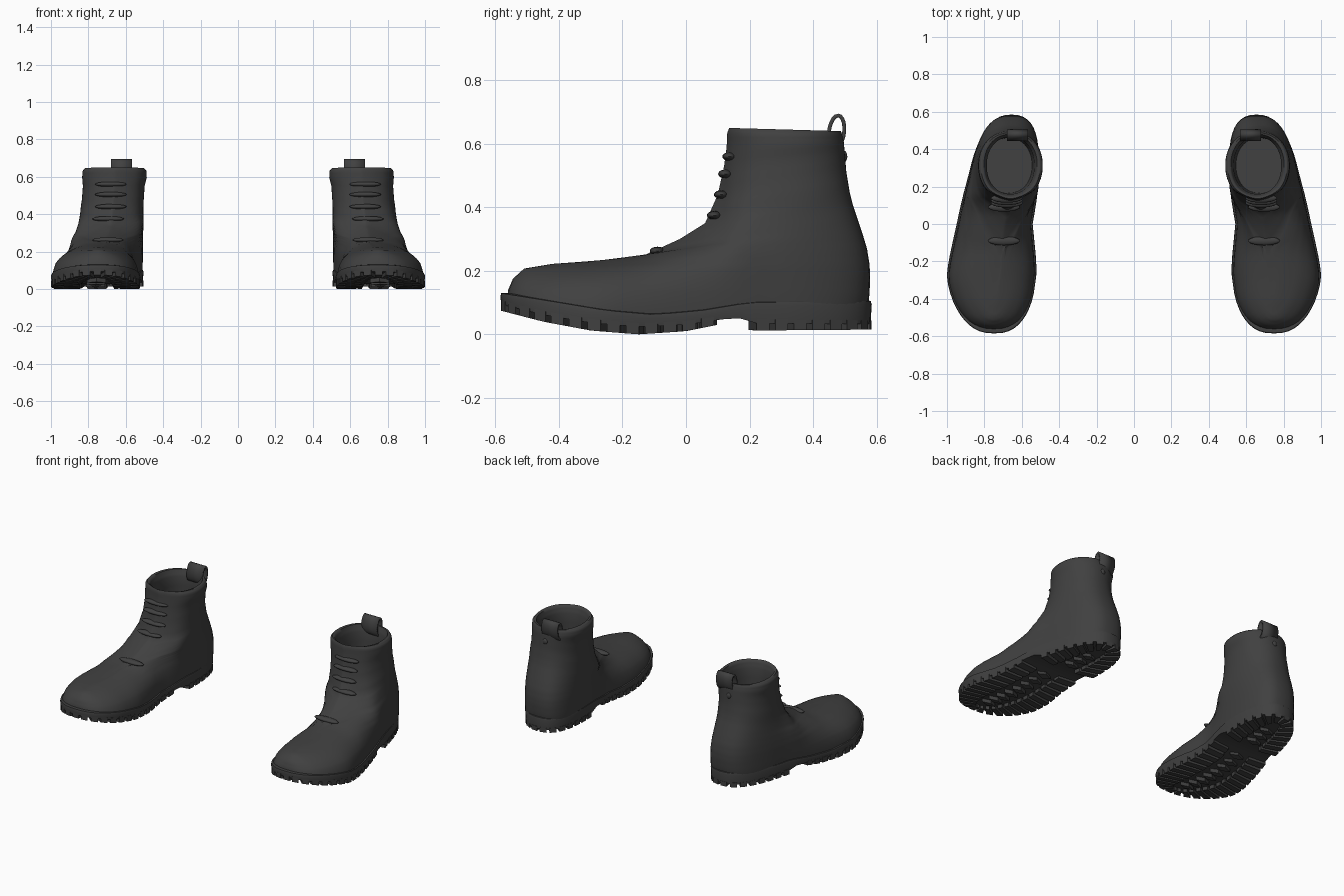
import bpy, bmesh, math
from mathutils import Vector

if "Cube" in bpy.data.objects:
    bpy.data.objects.remove(bpy.data.objects["Cube"], do_unlink=True)

leather = bpy.data.materials.new("charcoal_leather")
leather.use_nodes = True
COL = (0.052, 0.052, 0.052, 1)
leather.diffuse_color = COL
leather.node_tree.nodes["Principled BSDF"].inputs["Base Color"].default_value = COL


def interp(table, k):
    """Linear lookup: rows are (key, value)."""
    if k <= table[0][0]:
        return table[0][1]
    for (a, va), (b, vb) in zip(table, table[1:]):
        if k <= b:
            return va + (vb - va) * (k - a) / (b - a)
    return table[-1][1]


def lerp(a, b, t):
    return a + (b - a) * t


# Shared plan and side profiles of one boot, all keyed by y
CENTRE = [(-.58, .748), (-.3, .763), (0, .745), (.25, .697), (.42, .675), (.58, .655)]
WIDTH = [(-.58, .26), (-.4, .262), (-.27, .255), (-.1, .22), (0, .203), (.25, .2), (.42, .205), (.58, .21)]
RIDGE = [(-.57, .15), (-.56, .165), (-.545, .185), (-.51, .212), (-.42, .224), (-.28, .234),
         (-.13, .252), (-.02, .302), (.06, .355), (.1, .445), (.12, .535), (.13, .66), (.16, 1.2), (.2, 3)]
SOLE_TOP = [(-.585, .13), (-.4, .1), (-.25, .075), (-.1, .062), (.05, .075), (.2, .1), (.585, .105)]
SOLE_CORE = [(-.585, .095), (-.45, .062), (-.3, .036), (-.15, .024), (0, .03), (.1, .045),
             (.16, .055), (.2, .035), (.585, .032)]
TREAD = [(-.585, .075), (-.45, .04), (-.3, .012), (-.15, 0), (0, .01), (.1, .03), (.18, .03), (.2, .012), (.585, .015)]
M = 32


def outline(yf, yb, width, height, n):
    """Closed ring: one side back to front, then the other side forward to back."""
    side = []
    for j in range(M + 1):
        u = math.cos(math.pi * j / M)
        y = lerp(yf, yb, (u + 1) / 2)
        cx, w = width(y)
        w *= max(0, 1 - abs(u) ** n) ** (1 / n)
        z, squeeze = height(y)
        side.append((cx, w * squeeze, y, z))
    ring = [(c + w, y, z) for c, w, y, z in side]
    return ring + [(c - w, y, z) for c, w, y, z in side[-2:0:-1]]


def finish(name, bm, angle=40):
    bmesh.ops.remove_doubles(bm, verts=bm.verts, dist=1e-5)
    bmesh.ops.recalc_face_normals(bm, faces=bm.faces)
    me = bpy.data.meshes.new(name)
    bm.to_mesh(me)
    bm.free()
    me.materials.append(leather)
    ob = bpy.data.objects.new(name, me)
    bpy.context.collection.objects.link(ob)
    bpy.ops.object.select_all(action='DESELECT')
    ob.select_set(True)
    bpy.context.view_layer.objects.active = ob
    bpy.ops.object.shade_smooth_by_angle(angle=math.radians(angle))
    ob.modifiers.new("pair", 'MIRROR')
    return ob


def loft(rings):
    """Skin the rings and close both ends with strips across."""
    bm = bmesh.new()
    vs = [[bm.verts.new(p) for p in r] for r in rings]
    n = 2 * M
    for a, b in zip(vs, vs[1:]):
        for j in range(n):
            k = (j + 1) % n
            bm.faces.new((a[j], a[k], b[k], b[j]))
    for r in (vs[0], vs[-1]):
        for j in range(M):
            quad = [r[j], r[j + 1], r[-j - 1], r[-j % n]]
            bm.faces.new(list(dict.fromkeys(quad)))
    return bm


# Upper: slices tilting from sole to collar, then down inside the opening
# front y, front z, back y, back z, shaft blend, inset
SLICES = [(-.565, .09, .57, .07, 0, 0), (-.56, .14, .578, .13, 0, 0),
          (-.545, .175, .58, .18, .02, 0), (-.51, .207, .578, .22, .05, 0),
          (-.42, .222, .57, .27, .15, 0), (-.28, .232, .555, .32, .3, 0),
          (-.13, .25, .54, .365, .5, 0), (-.02, .3, .525, .41, .7, 0),
          (.06, .35, .515, .45, .85, 0), (.1, .44, .505, .51, 1, 0),
          (.12, .53, .5, .57, 1, 0), (.128, .59, .497, .605, 1, -.008),
          (.13, .635, .492, .628, 1, -.006), (.136, .65, .488, .64, 1, .006),
          (.145, .645, .48, .64, 1, .022), (.16, .6, .465, .6, 1, .038), (.165, .42, .46, .42, 1, .04)]


def upper_ring(i):
    a = min(int(i), len(SLICES) - 2)
    yf, zf, yb, zb, b, d = (lerp(p, q, i - a) for p, q in zip(SLICES[a], SLICES[a + 1]))
    sunk = max(0, 1 - i)

    def width(y):
        lean = lerp(.672, .66, min(1, max(0, (zf - .4) / .2)))
        return lerp(interp(CENTRE, y), lean, b), lerp(interp(WIDTH, y) * .95, .166, b) - d

    def height(y):
        z = lerp(zf, zb, (y - yf) / (yb - yf))
        z = lerp(z, interp(SOLE_TOP, y) - .01, sunk)
        h = interp(RIDGE, y)
        z = min(z, h)
        r = max(0, (z - .06) / (h - .06))
        return z, max(0, 1 - r ** 2.5) ** .5

    return outline(yf, yb, width, height, lerp(2.8, 2.15, b))


STEPS = 3
finish("boot_uppers", loft([upper_ring(i / STEPS) for i in range((len(SLICES) - 1) * STEPS + 1)]), 60)


# Sole: core slab with a rounded welt edge
def sole_ring(table, inset, lift=0):
    return outline(-.585 + inset, .585 - inset,
                   lambda y: (interp(CENTRE, y), interp(WIDTH, y) - inset),
                   lambda y: (interp(table, y) + lift, 1), 2.5)


finish("soles", loft([sole_ring(SOLE_CORE, .004), sole_ring(SOLE_TOP, 0, -.012),
                      sole_ring(SOLE_TOP, .003), sole_ring(SOLE_TOP, .02, .004)]), 35)

# Tread: lugs spaced evenly round the edge, pointing inward, plus a middle row
edge = [Vector(p) for p in sole_ring(TREAD, .001)]
edge.append(edge[0])
run = [(0, 0)]
for j in range(1, len(edge)):
    run.append((run[-1][0] + (edge[j] - edge[j - 1]).length, j))


def edge_point(s):
    j = interp(run, s % run[-1][0])
    a = min(int(j), len(edge) - 2)
    return edge[a].lerp(edge[a + 1], j - a)


def prism(bm, corners, top):
    low = [bm.verts.new((x, y, interp(TREAD, y))) for x, y in corners]
    high = [bm.verts.new((x, y, interp(SOLE_CORE, y) + top)) for x, y in corners]
    bm.faces.new(low)
    bm.faces.new(high)
    for j in range(4):
        k = (j + 1) % 4
        bm.faces.new((low[j], low[k], high[k], high[j]))


bm = bmesh.new()
LUGS = 46
pitch = run[-1][0] / LUGS
for i in range(LUGS):
    p, q = edge_point(i * pitch), edge_point((i + .68) * pitch)
    if .09 < (p.y + q.y) / 2 < .2:
        continue

    def inward(v):
        y = v.y * .86
        return lerp(v.x, interp(CENTRE, y), .6), lerp(v.y, y, .8)
    prism(bm, [(p.x, p.y), (q.x, q.y), inward(q), inward(p)], .012)
for i in range(13):
    y = -.42 + i * .068
    if .06 < y < .22:
        continue
    c = interp(CENTRE, y)
    prism(bm, [(c - .05, y), (c, y - .02), (c + .05, y), (c, y + .02)], .01)
finish("tread_lugs", bm, 30)

# Pull loop at the back of the collar
bm = bmesh.new()
cols = []
for j in range(20):
    a = math.tau * j / 20
    y, z = .474 + .024 * math.cos(a), .637 + .052 * math.sin(a)
    y += (z - .637) * .1
    cols.append([bm.verts.new((x, y, z)) for x in (.567, .678)])
for a, b in zip(cols, cols[1:] + cols[:1]):
    bm.faces.new((a[0], b[0], b[1], a[1]))
loop = finish("pull_loops", bm, 40)
wall = loop.modifiers.new("wall", 'SOLIDIFY')
wall.thickness, wall.offset = .012, 0


# Tongue folds across the front, and a stud at the back
def blob(name, centre, size):
    bm = bmesh.new()
    bmesh.ops.create_uvsphere(bm, u_segments=20, v_segments=10, radius=1)
    bmesh.ops.scale(bm, vec=size, verts=bm.verts)
    bmesh.ops.translate(bm, vec=centre, verts=bm.verts)
    finish(name, bm, 60)


for i, (y, z) in enumerate([(.138, .56), (.125, .505), (.112, .44), (.09, .375), (-.09, .262)]):
    blob(f"tongue_fold_{i + 1}", (.68 + .015 * (i > 2), y, z), (.085, .024, .014))
blob("back_studs", (.655, .498, .56), (.016, .01, .018))
